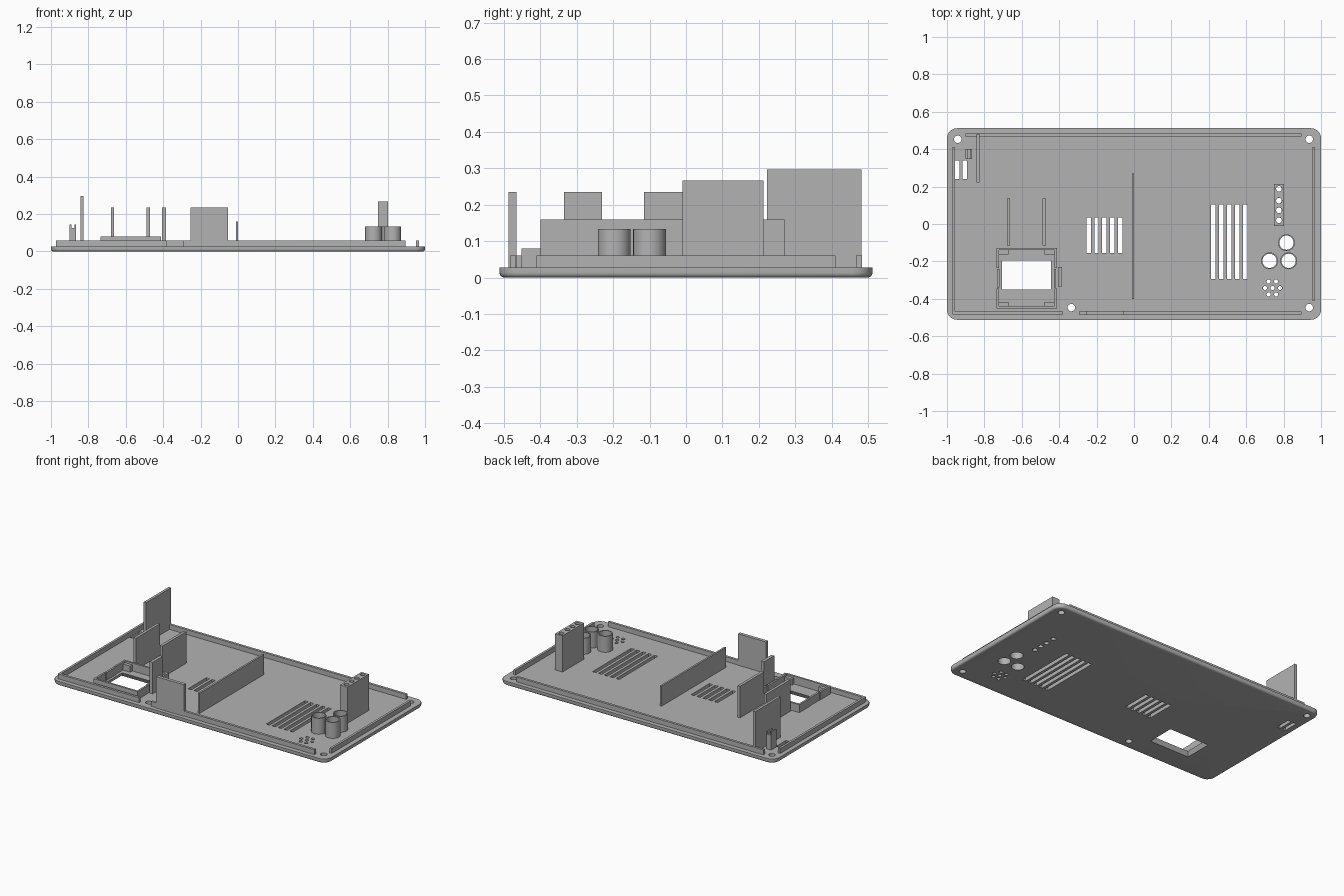
import bpy, bmesh, math
from mathutils import Matrix

old = bpy.data.objects.get("Cube")
if old:
    bpy.data.objects.remove(old, do_unlink=True)

grey = bpy.data.materials.new("panel grey")
grey.use_nodes = True
colour = (0.45, 0.45, 0.45, 1)
grey.diffuse_color = colour
grey.node_tree.nodes["Principled BSDF"].inputs["Base Color"].default_value = colour

FLOOR = 0.028   # upper face of the panel
SINK = 0.022    # parts start slightly inside the panel


def add_box(bm, x0, x1, y0, y1, z0, z1):
    centre = Matrix.Translation(((x0 + x1) / 2, (y0 + y1) / 2, (z0 + z1) / 2))
    size = Matrix.Diagonal((x1 - x0, y1 - y0, z1 - z0, 1))
    return bmesh.ops.create_cube(bm, size=1, matrix=centre @ size)["verts"]


def add_rod(bm, x, y, r, z0, z1, sides=24):
    bmesh.ops.create_cone(bm, cap_ends=True, segments=sides, radius1=r, radius2=r,
                          depth=z1 - z0, matrix=Matrix.Translation((x, y, (z0 + z1) / 2)))


def finish(name, bm):
    mesh = bpy.data.meshes.new(name)
    bm.to_mesh(mesh)
    bm.free()
    mesh.materials.append(grey)
    ob = bpy.data.objects.new(name, mesh)
    bpy.context.collection.objects.link(ob)
    return ob


def box(name, x0, x1, y0, y1, top):
    bm = bmesh.new()
    add_box(bm, x0, x1, y0, y1, SINK, top)
    return finish(name, bm)


def cut(ob, bm):
    tool = finish("cutter", bm)
    tool.hide_render = True
    mod = ob.modifiers.new("holes", 'BOOLEAN')
    mod.operation, mod.solver, mod.object = 'DIFFERENCE', 'EXACT', tool
    bpy.ops.object.select_all(action='DESELECT')
    bpy.context.view_layer.objects.active = ob
    ob.select_set(True)
    bpy.ops.object.modifier_apply(modifier=mod.name)
    bpy.data.objects.remove(tool, do_unlink=True)


def smooth(ob):
    bpy.ops.object.select_all(action='DESELECT')
    bpy.context.view_layer.objects.active = ob
    ob.select_set(True)
    bpy.ops.object.shade_smooth_by_angle(angle=math.radians(35))


# Panel with round corners and a rounded lower rim
bm = bmesh.new()
add_box(bm, -1, 1, -0.512, 0.512, 0, FLOOR)
upright = [e for e in bm.edges if abs(e.verts[0].co.z - e.verts[1].co.z) > 0.01]
bmesh.ops.bevel(bm, geom=upright, offset=0.055, segments=8, profile=0.5, affect='EDGES')
rim = [e for e in bm.edges if all(v.co.z < 0.001 for v in e.verts)]
bmesh.ops.bevel(bm, geom=rim, offset=0.013, segments=4, profile=0.5, affect='EDGES')
panel = finish("panel", bm)

# Openings through the panel
TUBES = [(0.815, -0.1), (0.725, -0.197), (0.827, -0.197)]
LIGHTS = [0.02, 0.073, 0.125, 0.188]
holes = bmesh.new()
for i in range(5):
    for x, y0, y1 in ((-0.243, -0.155, 0.035), (0.424, -0.295, 0.105)):
        c = x + i * 0.0425
        add_box(holes, c - 0.012, c + 0.012, y0, y1, -0.1, 0.1)
for c in (-0.945, -0.905):
    add_box(holes, c - 0.011, c + 0.011, 0.24, 0.34, -0.1, 0.1)
for x, y in ((-0.942, 0.453), (0.937, 0.453), (0.937, -0.447), (-0.335, -0.447)):
    add_rod(holes, x, y, 0.02, -0.1, 0.1)
for x, y in TUBES:
    add_rod(holes, x, y, 0.038, -0.1, 0.1, 32)
for y in LIGHTS:
    add_rod(holes, 0.775, y, 0.015, -0.1, 0.1)
add_rod(holes, 0.74, -0.342, 0.011, -0.1, 0.1, 16)
for i in range(6):
    a = i * math.pi / 3
    add_rod(holes, 0.74 + 0.04 * math.cos(a), -0.342 + 0.04 * math.sin(a), 0.011, -0.1, 0.1, 16)
# Display window widens toward the underside
for v in add_box(holes, -0.7, -0.45, -0.345, -0.2, -0.01, FLOOR + 0.01):
    if v.co.z < 0:
        v.co.x += math.copysign(0.024, v.co.x + 0.575)
        v.co.y += math.copysign(0.024, v.co.y + 0.2725)
cut(panel, holes)
smooth(panel)

# Low locating ribs along the rim
box("back_rib", -0.9, 0.895, 0.467, 0.483, 0.06)
box("front_rib_right", -0.97, -0.38, -0.483, -0.467, 0.06)
box("front_rib_left", -0.295, 0.895, -0.483, -0.467, 0.06)
box("right_rib", -0.972, -0.957, -0.475, 0.41, 0.06)
box("left_rib", 0.953, 0.968, -0.41, 0.41, 0.06)

# Tall upright walls
box("corner_wall", -0.842, -0.825, 0.223, 0.482, 0.296)
box("inner_wall_right", -0.68, -0.662, -0.115, 0.135, 0.235)
box("inner_wall_left", -0.488, -0.47, -0.115, 0.135, 0.235)
box("display_side_wall", -0.407, -0.386, -0.335, -0.23, 0.235)
box("front_wall", -0.255, -0.053, -0.487, -0.465, 0.235)
box("centre_wall", -0.011, 0.001, -0.4, 0.27, 0.16)

# Frame round the display window
for name, y0, y1 in (("display_frame_front", -0.452, -0.439), ("display_frame_back", -0.14, -0.127)):
    box(name, -0.735, -0.413, y0, y1, 0.08)
for side, outer, sign in (("right", -0.735, 1), ("left", -0.413, -1)):
    def span(a, b):
        return sorted((outer + sign * a, outer + sign * b))
    box("frame_side_front_" + side, *span(0, 0.012), -0.445, -0.345, 0.08)
    box("frame_side_back_" + side, *span(0, 0.012), -0.235, -0.13, 0.08)
    box("frame_clip_" + side, *span(0.003, 0.016), -0.34, -0.24, 0.08)
    box("frame_corner_front_" + side, *span(0.012, 0.065), -0.441, -0.418, 0.068)
    box("frame_corner_back_" + side, *span(0.012, 0.065), -0.162, -0.138, 0.068)

# Small notched holder beside the two slots
box("holder_middle", -0.9, -0.865, 0.348, 0.402, 0.125)
box("holder_prong_right", -0.9, -0.891, 0.348, 0.402, 0.145)
box("holder_prong_left", -0.874, -0.865, 0.348, 0.402, 0.145)

# Block with four light channels
block = box("light_block", 0.748, 0.802, -0.01, 0.213, 0.266)
channels = bmesh.new()
for y in LIGHTS:
    add_rod(channels, 0.775, y, 0.0155, -0.1, 0.4)
cut(block, channels)
smooth(block)

# Button tubes
for i, (x, y) in enumerate(TUBES):
    bm = bmesh.new()
    add_rod(bm, x, y, 0.045, SINK, 0.133, 32)
    tube = finish(f"button_tube_{i + 1}", bm)
    bore = bmesh.new()
    add_rod(bore, x, y, 0.038, -0.1, 0.4, 32)
    cut(tube, bore)
    smooth(tube)
